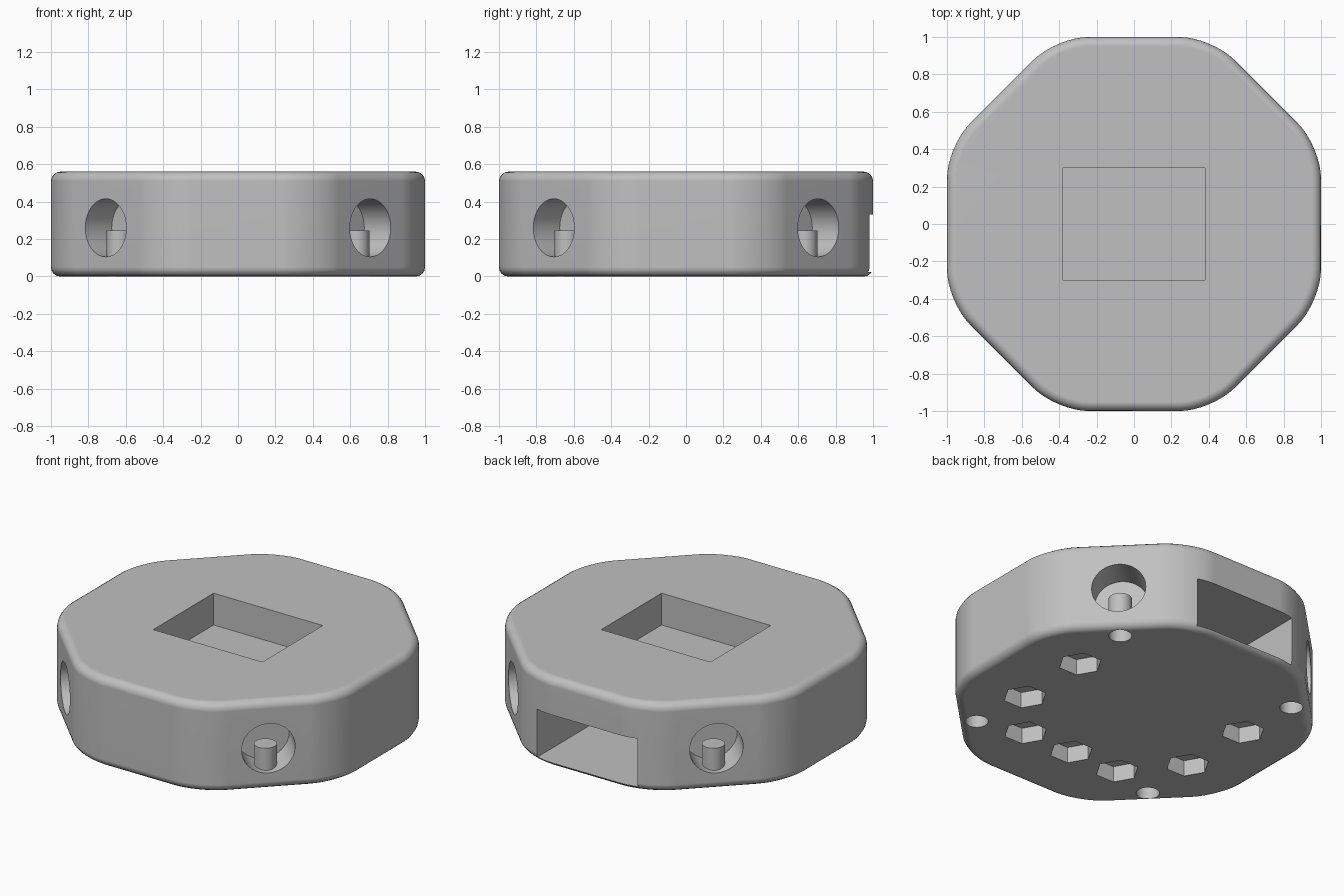
import bpy, bmesh, math
from mathutils import Matrix, Vector

if "Cube" in bpy.data.objects:
    bpy.data.objects.remove(bpy.data.objects["Cube"], do_unlink=True)

HEIGHT = 0.56
POST_RADIUS = 0.066

grey = bpy.data.materials.new("plain grey")
grey.use_nodes = True
grey.diffuse_color = (0.53, 0.53, 0.53, 1)
grey.node_tree.nodes["Principled BSDF"].inputs["Base Color"].default_value = grey.diffuse_color


def make_object(name, bm):
    mesh = bpy.data.meshes.new(name)
    bm.normal_update()
    bm.to_mesh(mesh)
    bm.free()
    mesh.materials.append(grey)
    obj = bpy.data.objects.new(name, mesh)
    bpy.context.collection.objects.link(obj)
    return obj


def activate(obj):
    bpy.ops.object.select_all(action="DESELECT")
    obj.select_set(True)
    bpy.context.view_layer.objects.active = obj


def prism(bm, sides, radius, depth, matrix):
    return bmesh.ops.create_cone(bm, cap_ends=True, segments=sides, radius1=radius,
                                 radius2=radius, depth=depth, matrix=matrix)


def upright(x, y, low, high, turn=0.0):
    return Matrix.Translation((x, y, (low + high) / 2)) @ Matrix.Rotation(turn, 4, "Z")


def cut(target, name, bm):
    cutter = make_object(name, bm)
    cutter.hide_render = True
    activate(target)
    mod = target.modifiers.new(name, "BOOLEAN")
    mod.operation, mod.solver, mod.object = "DIFFERENCE", "EXACT", cutter
    bpy.ops.object.modifier_apply(modifier=mod.name)
    bpy.data.objects.remove(cutter, do_unlink=True)


def cut_prism(target, name, sides, radius, depth, matrix):
    bm = bmesh.new()
    prism(bm, sides, radius, depth, matrix)
    cut(target, name, bm)


def cut_box(target, name, low, high):
    low, high = Vector(low), Vector(high)
    bm = bmesh.new()
    bmesh.ops.create_cube(bm, size=1, matrix=Matrix.Translation((low + high) / 2)
                          @ Matrix.Diagonal((high - low).to_4d()))
    cut(target, name, bm)


# Octagonal body: wide rounded corners, then softened rims
bm = bmesh.new()
prism(bm, 8, 1 / math.cos(math.pi / 8), HEIGHT, upright(0, 0, 0, HEIGHT, math.pi / 8))
for face in bm.faces:
    face.normal_update()
uprights = [e for e in bm.edges if abs(e.verts[0].co.z - e.verts[1].co.z) > 0.1]
bmesh.ops.bevel(bm, geom=uprights, offset=0.172, segments=8, profile=0.5, affect="EDGES")
rims = [e for e in bm.edges if abs(e.verts[0].co.z - e.verts[1].co.z) < 0.01]
bmesh.ops.bevel(bm, geom=rims, offset=0.05, segments=4, profile=0.5, affect="EDGES")
body = make_object("body", bm)

# Top pocket and the slot entering from the back
cut_box(body, "top_pocket", (-0.38, -0.3, 0.36), (0.38, 0.3, 0.8))
cut_box(body, "back_slot", (-0.35, -0.3, 0.025), (0.35, 1.2, 0.33))

# Side bores on the diagonal faces, each with a hollow post open underneath
for i in range(4):
    angle = math.radians(45 + 90 * i)
    out = Vector((math.cos(angle), math.sin(angle), 0))
    bore = (Matrix.Translation(out + Vector((0, 0, 0.26)))
            @ Matrix.Rotation(angle, 4, "Z") @ Matrix.Rotation(math.pi / 2, 4, "Y"))
    cut_prism(body, "side_bore", 48, 0.155, 0.4, bore)
    spot = out * 0.9
    cut_prism(body, "post_hole", 32, POST_RADIUS, 0.3, upright(spot.x, spot.y, -0.15, 0.15))

    bm = bmesh.new()
    prism(bm, 32, POST_RADIUS, 0.145, upright(spot.x, spot.y, 0.1, 0.245))
    bm.normal_update()
    bmesh.ops.delete(bm, geom=[f for f in bm.faces if f.normal.z < -0.5], context="FACES")
    post = make_object("post_%d" % (i + 1), bm)
    activate(post)
    bpy.ops.object.shade_smooth_by_angle(angle=math.radians(30))

# Hexagonal recesses in the underside
recesses = [(x, y) for x in (-0.605, 0.605) for y in (-0.245, 0.245)]
recesses += [(x, -0.555) for x in (-0.34, 0, 0.34)]
for x, y in recesses:
    cut_prism(body, "hex_recess", 6, 0.125, 0.2, upright(x, y, -0.1, 0.1, math.radians(30)))

# Smooth the rounded surfaces and keep the flats flat
activate(body)
bpy.ops.object.shade_smooth_by_angle(angle=math.radians(30))
weighted = body.modifiers.new("flat_faces", "WEIGHTED_NORMAL")
weighted.keep_sharp = True
